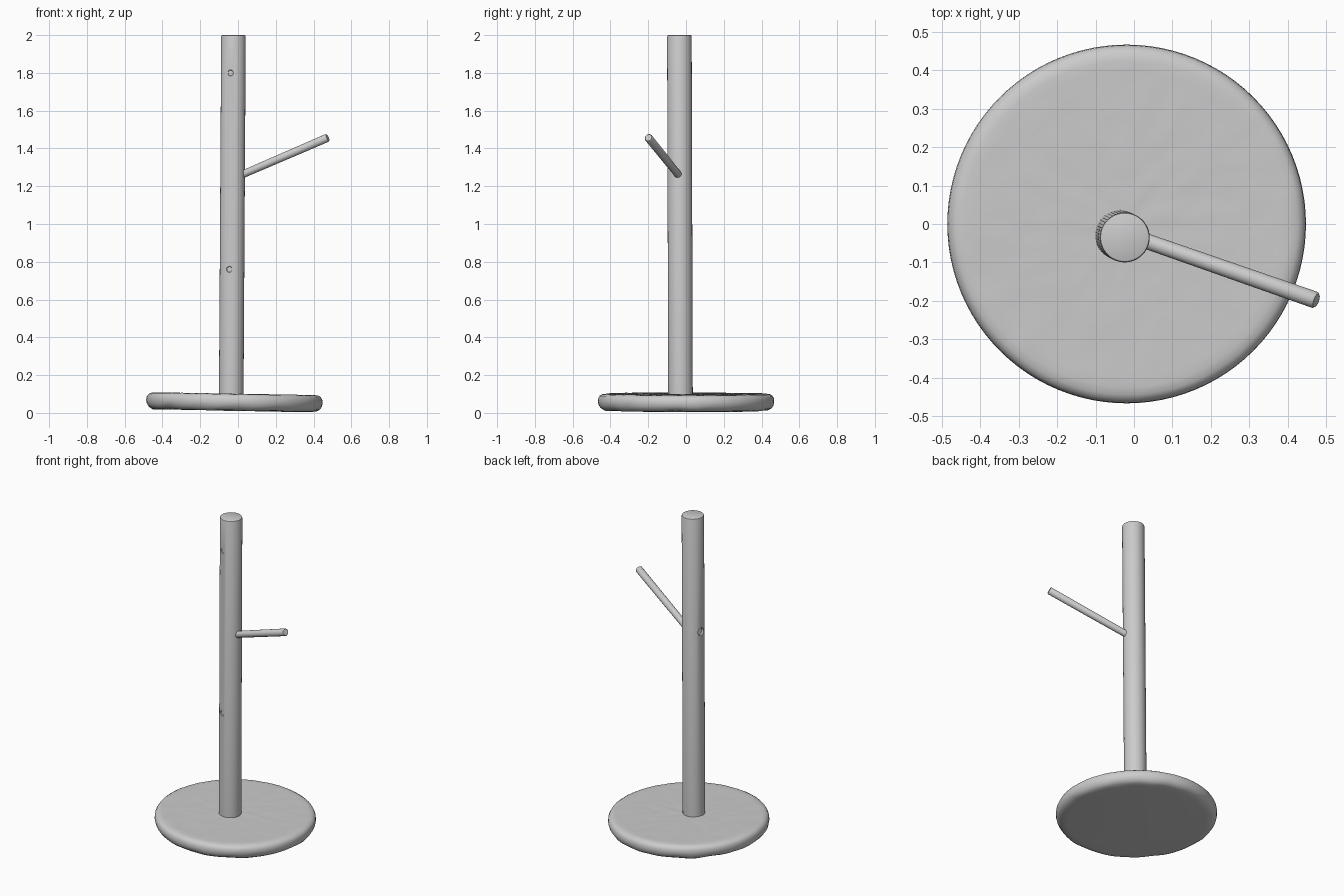
import bpy, bmesh, math
from mathutils import Vector, noise

if "Cube" in bpy.data.objects:
    bpy.data.objects.remove(bpy.data.objects["Cube"])


def lathe(name, profile, start, end, sides, wobble=None):
    """Capped turned part: (radius, distance) profile along the start-end axis."""
    start, end = Vector(start), Vector(end)
    rot = Vector((0, 0, 1)).rotation_difference(end - start)
    bm = bmesh.new()
    rings = []
    for r, d in profile:
        ring = []
        for i in range(sides):
            a = 2 * math.pi * i / sides
            co = start + rot @ Vector((r * math.cos(a), r * math.sin(a), d))
            ring.append(bm.verts.new(wobble(co) if wobble else co))
        rings.append(ring)
    for low, high in zip(rings, rings[1:]):
        for i in range(sides):
            j = (i + 1) % sides
            bm.faces.new((low[i], low[j], high[j], high[i]))
    bm.faces.new(rings[0][::-1])
    bm.faces.new(rings[-1])
    mesh = bpy.data.meshes.new(name)
    bm.to_mesh(mesh)
    bm.free()
    obj = bpy.data.objects.new(name, mesh)
    bpy.context.collection.objects.link(obj)
    return obj


def activate(obj):
    bpy.ops.object.select_all(action='DESELECT')
    obj.select_set(True)
    bpy.context.view_layer.objects.active = obj


def smooth(obj, angle=40):
    activate(obj)
    bpy.ops.object.shade_smooth_by_angle(angle=math.radians(angle))


def carve(obj, cutter):
    activate(obj)
    mod = obj.modifiers.new("carve", 'BOOLEAN')
    mod.operation, mod.solver, mod.object = 'DIFFERENCE', 'EXACT', cutter
    bpy.ops.object.modifier_apply(modifier=mod.name)
    bpy.data.objects.remove(cutter)


def worn(co):
    # gentle hand-made unevenness, strongest at the lower rim
    rim = math.hypot(co.x + 0.02, co.y) > 0.4
    low = co.z < 0.05
    amount = 0.007 if rim and low else (0.0 if low else 0.002)
    z = co.z + amount * noise.noise(co * (9 if low else 22))
    return Vector((co.x, co.y, max(0.0, z)))


# Round base, slightly tilted
base_profile = [(0.40, 0.003), (0.435, 0.006), (0.452, 0.016), (0.463, 0.032), (0.467, 0.05),
                (0.465, 0.068), (0.458, 0.081), (0.445, 0.089), (0.425, 0.092)]
base_profile += [(0.40 - 0.03 * i, 0.092) for i in range(13)]
smooth(lathe("base", base_profile, (-0.02, 0, 0.009), (-0.003, 0, 1.009), 96, worn))

# Upright pole, leaning very slightly
foot, head = Vector((-0.036, -0.029, 0.05)), Vector((-0.024, -0.035, 2.0))
length = (head - foot).length
pole = lathe("pole", [(0.065, 0), (0.065, length - 0.008), (0.063, length - 0.002),
                      (0.059, length)], foot, head, 48)

# Empty peg socket on the far side of the pole
centre = foot.lerp(head, (1.265 - 0.05) / 1.95)
out = Vector((math.cos(math.radians(170)), math.sin(math.radians(170)), 0.15))
carve(pole, lathe("socket_cutter", [(0.023, 0), (0.023, 0.1)],
                  centre + out * 0.045, centre + out * 0.145, 24))

# Shallow dents on the front of the pole
for z in (0.76, 1.8):
    mid = foot.lerp(head, (z - 0.05) / 1.95)
    aim = Vector((-0.22, -0.97, 0))
    carve(pole, lathe("dent_cutter", [(0.014, 0), (0.03, 0.03)],
                      mid + aim * 0.0605, mid + aim * 0.09, 24))
smooth(pole)

# Single angled peg
root, tip = Vector((-0.01, -0.03, 1.248)), Vector((0.475, -0.199, 1.457))
reach = (tip - root).length
smooth(lathe("peg", [(0.02, 0), (0.022, reach - 0.005), (0.018, reach)], root, tip, 24))
